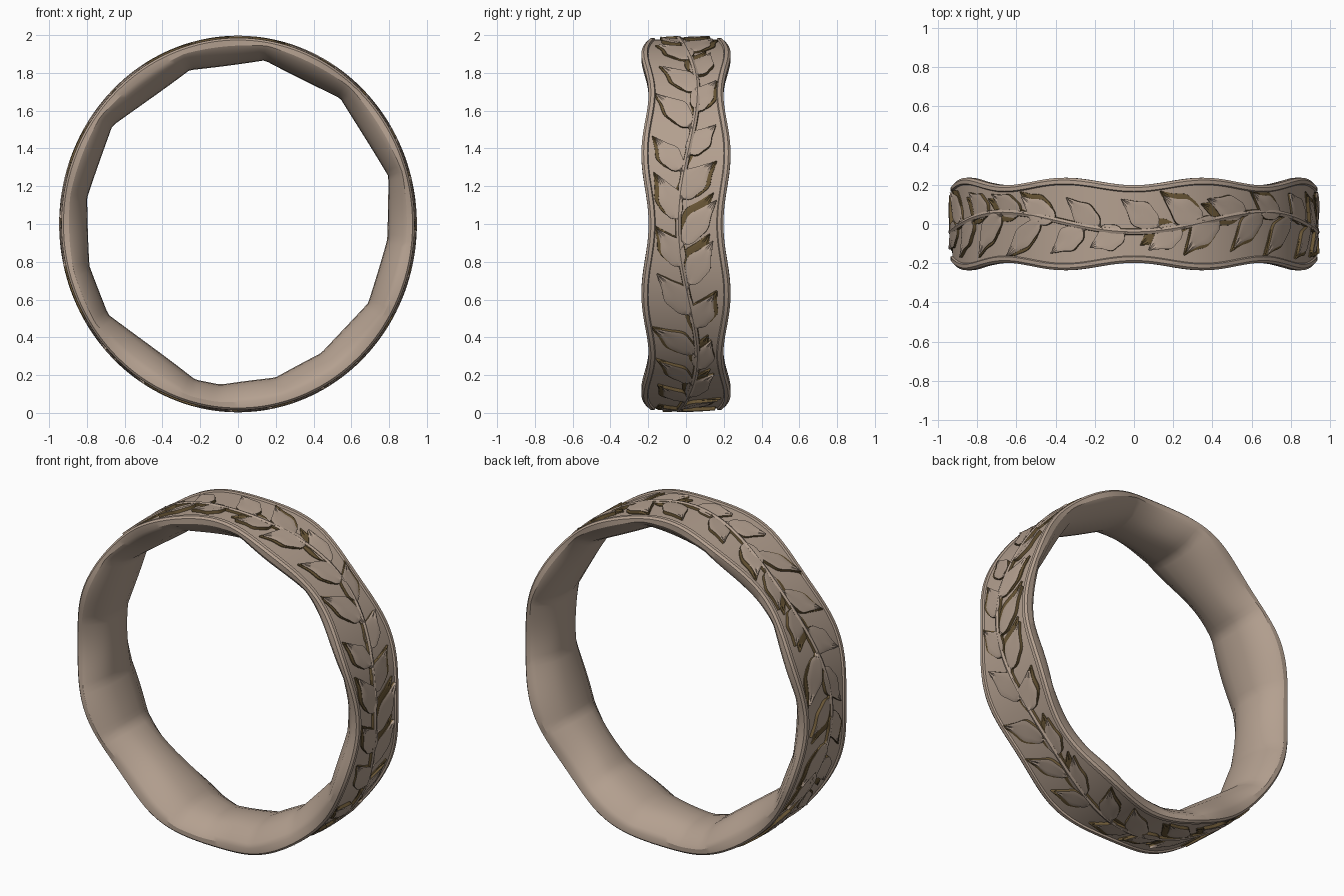
import bpy, bmesh, math, random
from math import sin, cos, pi, radians

random.seed(11)
if "Cube" in bpy.data.objects:
    bpy.data.objects.remove(bpy.data.objects["Cube"], do_unlink=True)


def material(name, rgb):
    m = bpy.data.materials.new(name)
    m.use_nodes = True
    m.diffuse_color = (*rgb, 1)
    m.node_tree.nodes["Principled BSDF"].inputs["Base Color"].default_value = (*rgb, 1)
    return m


TAN = material("warm tan", (0.455, 0.352, 0.278))
DARK = material("dark bronze", (0.14, 0.092, 0.036))
RX, RZ, FLOOR = 0.948, 0.998, 0.022
STEPS = 192


def place(a, y, d):
    """Point at angle a, width position y and depth d below the outer surface."""
    return ((RX - d) * cos(a), y, 1 + (RZ - d) * sin(a))


def half_width(a):
    return 0.217 - 0.019 * cos(8 * a)


def vine_y(a):
    return 0.01 - 0.05 * cos(4 * a)


# Corners of the hammered, many-sided bore
BORE = [(0.8, 0.24), (0.56, 0.65), (0.15, 0.865), (-0.27, 0.81), (-0.68, 0.5),
        (-0.8, 0.13), (-0.79, -0.21), (-0.7, -0.46), (-0.24, -0.82), (-0.1, -0.85),
        (0.21, -0.81), (0.46, -0.67), (0.7, -0.4), (0.79, -0.08)]


def bore_depth(a):
    """Depth of the bore facet met by the ray at angle a."""
    c, s = cos(a), sin(a)
    for (px, pz), (qx, qz) in zip(BORE, BORE[1:] + BORE[:1]):
        if c * pz - s * px <= 0 < c * qz - s * qx and px * c + pz * s > 0:
            ex, ez = qx - px, qz - pz
            r = (px * ez - pz * ex) / (c * ez - s * ex)
            return math.hypot(RX * c, RZ * s) - r
    return 0.13


def finish(name, bm, mats, angle=30):
    bmesh.ops.recalc_face_normals(bm, faces=bm.faces)
    me = bpy.data.meshes.new(name)
    bm.to_mesh(me)
    bm.free()
    ob = bpy.data.objects.new(name, me)
    bpy.context.collection.objects.link(ob)
    for m in mats:
        me.materials.append(m)
    bpy.ops.object.select_all(action="DESELECT")
    ob.select_set(True)
    bpy.context.view_layer.objects.active = ob
    bpy.ops.object.shade_smooth_by_angle(angle=radians(angle))


def skin(bm, rows, ring=False, loop=False, dark_cols=()):
    """Bridge rows of points into a grid of faces."""
    rows = [[bm.verts.new(p) for p in row] for row in rows]
    n, k = len(rows), len(rows[0])
    for i in range(n if ring else n - 1):
        a, b = rows[i], rows[(i + 1) % n]
        for j in range(k if loop else k - 1):
            m = (j + 1) % k
            f = bm.faces.new((a[j], a[m], b[m], b[j]))
            f.material_index = 1 if j in dark_cols else 0


# Band: wavy rims with broad end faces, recessed outside, bore swelling inward
def band_section(a):
    h, deep = half_width(a), bore_depth(a)
    lip = deep * 0.5
    half = [(h - 0.036, FLOOR), (h - 0.031, 0.012), (h - 0.012, 0.013), (h, 0.024),
            (h, lip * 0.7), (h - 0.014, lip),
            (h * 0.6, lip + (deep - lip) * 0.7), (h * 0.3, lip + (deep - lip) * 0.95)]
    pts = [(0, FLOOR)] + half + [(0, deep)] + [(-y, d) for y, d in reversed(half)]
    return [place(a, y, d) for y, d in pts]


bm = bmesh.new()
skin(bm, [band_section(2 * pi * i / STEPS) for i in range(STEPS)], ring=True, loop=True)
finish("ring_band", bm, [TAN])

# Main vine, a winding raised strip
bm = bmesh.new()
rows = []
for i in range(STEPS):
    a = 2 * pi * i / STEPS
    rows.append([place(a, vine_y(a) + 0.015 * v, d)
                 for v, d in ((-1.1, FLOOR + 0.004), (-0.9, 0.007), (0, 0.001),
                              (0.9, 0.007), (1.1, FLOOR + 0.004))])
skin(bm, rows, ring=True, dark_cols=(0, 3))
finish("vine", bm, [TAN, DARK])

# Dark cuts running beside the vine, swapping sides and tapering at both ends
bm = bmesh.new()
CUTS, CUT_STEPS = 20, 10
for i in range(CUTS):
    side = 1 if i % 2 else -1
    start = 2 * pi * i / CUTS
    if radians(75) < start < radians(110):
        continue
    rows = []
    for j in range(CUT_STEPS + 1):
        t = j / CUT_STEPS
        a = start + t * 0.24
        y = vine_y(a) + side * 0.012
        rows.append([place(a, y, FLOOR - 0.004),
                     place(a, y + side * (0.001 + 0.026 * sin(pi * t)), FLOOR - 0.004)])
    skin(bm, rows)
finish("vine_cuts", bm, [DARK])


def leaf_width(t):
    """Half-width along the leaf: thin stalk, soft lobes, pointed tip."""
    if t < 0.12:
        return 0.12
    u = (t - 0.12) / 0.88
    return 0.12 * (1 - u) + sin(pi * u ** 0.7) * (0.9 + 0.09 * cos(4 * pi * u))


def leaf(bm, a0, y0, reach, y1, width, bend, tilt, top, shift=0):
    """Leaf plate from its stalk at (a0, y0) to a tip at arc distance reach."""
    n = 18
    dy = y1 - y0
    size = math.hypot(reach, dy)
    ux, uy = reach / size, dy / size
    rows = []
    for i in range(n + 1):
        t = i / n
        w = width * max(leaf_width(t), 0.03)
        curve = bend * sin(pi * t) + shift * min(1, 3 * t)
        row = []
        for v, rise in ((-1.03, None), (-1, 0.004), (-0.5, 0), (0, 0.004),
                        (0.5, 0), (1, 0.004), (1.03, None)):
            across = v * w + curve
            a = a0 + (ux * size * t - uy * across) / 0.96
            y = y0 + uy * size * t + ux * across
            lim = half_width(a) - 0.037
            y = max(-lim, min(lim, y))
            d = FLOOR + 0.003 if rise is None else top + rise + tilt * v
            row.append(place(a, y, d))
        rows.append(row)
    skin(bm, rows, dark_cols=(0, 5))


# Leaves alternate along both sides, with dark cut hollows beside them
leaves, hollows = bmesh.new(), bmesh.new()
COUNT = 24
for side in (-1, 1):
    for i in range(COUNT):
        a0 = 2 * pi * (i + (0.5 if side > 0 else 0)) / COUNT + random.uniform(-0.04, 0.04)
        y0 = vine_y(a0)
        y1 = side * random.uniform(0.12, 0.17)
        reach = random.uniform(0.19, 0.26)
        width = random.uniform(0.052, 0.07)
        bend = -side * random.uniform(0.0, 0.025)
        lean = random.choice((-1, 1))
        leaf(leaves, a0, y0, reach, y1, width, bend, 0.004 * lean, 0.004)
        calm = radians(78) < a0 < radians(110)
        if not calm and random.random() < 0.85:
            leaf(hollows, a0 + 0.015, y0, reach + 0.015, y1, width, bend, 0,
                 FLOOR - 0.009, shift=lean * random.uniform(0.018, 0.03))
finish("leaves", leaves, [TAN, DARK])
finish("leaf_hollows", hollows, [DARK, DARK])
